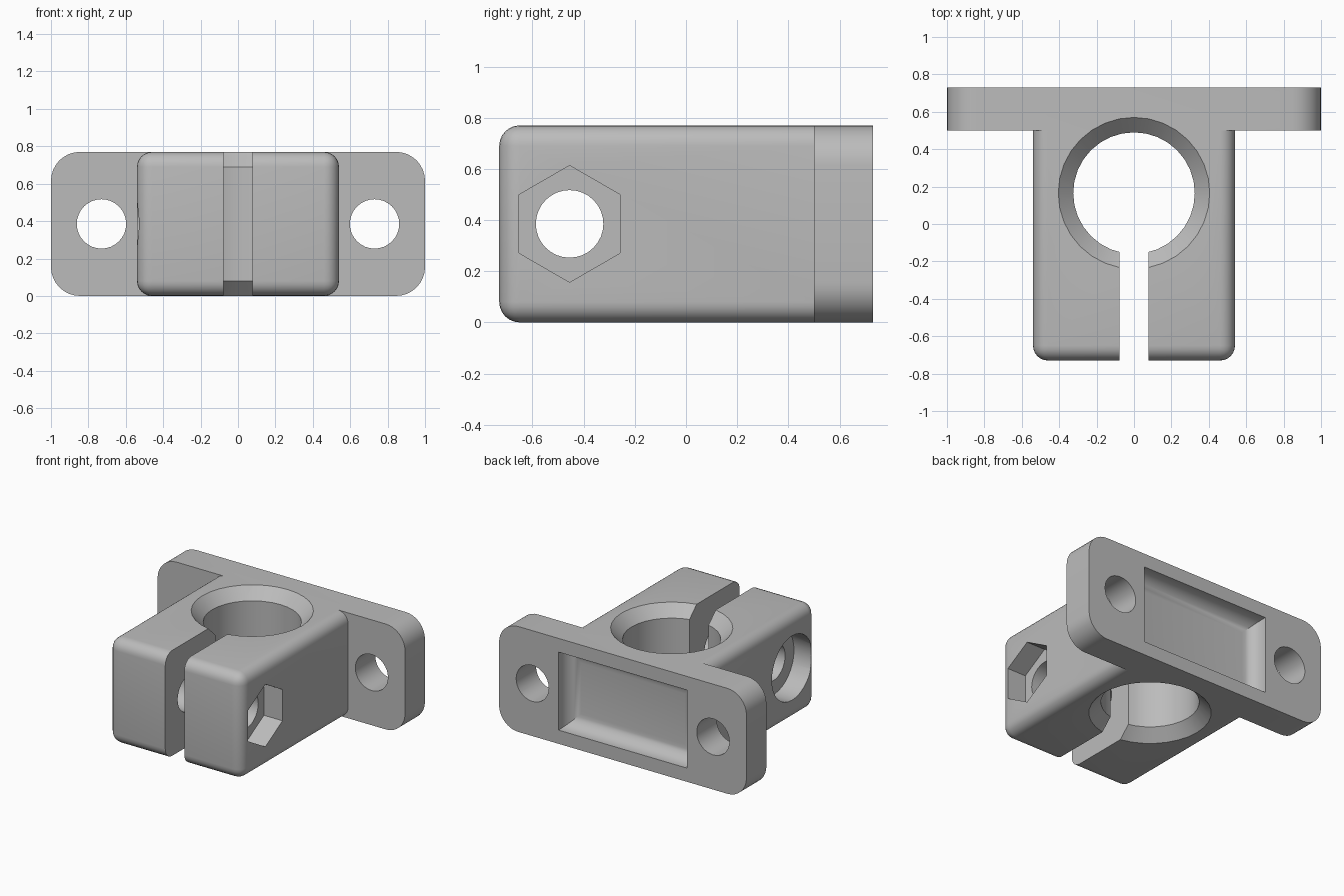
import bpy, bmesh, math
from mathutils import Matrix

if "Cube" in bpy.data.objects:
    bpy.data.objects.remove(bpy.data.objects["Cube"], do_unlink=True)

H = 0.77            # overall height
MID = H / 2
BORE_Y = 0.165      # centre of the shaft bore
BOLT_Y = -0.455     # centre of the clamp bolt

grey = bpy.data.materials.new("plain grey")
grey.use_nodes = True
grey.diffuse_color = (0.5, 0.5, 0.5, 1)
grey.node_tree.nodes["Principled BSDF"].inputs["Base Color"].default_value = (0.5, 0.5, 0.5, 1)


def finish(name, bm):
    bmesh.ops.recalc_face_normals(bm, faces=bm.faces)
    mesh = bpy.data.meshes.new(name)
    bm.to_mesh(mesh)
    bm.free()
    mesh.materials.append(grey)
    ob = bpy.data.objects.new(name, mesh)
    bpy.context.collection.objects.link(ob)
    return ob


def box_bm(x, y0, y1, z0, z1):
    bm = bmesh.new()
    bmesh.ops.create_cube(bm, size=1)
    bmesh.ops.scale(bm, vec=(2 * x, y1 - y0, z1 - z0), verts=bm.verts)
    bmesh.ops.translate(bm, vec=(0, (y0 + y1) / 2, (z0 + z1) / 2), verts=bm.verts)
    return bm


def loft(name, rings):
    """Closed solid through a list of equal-length point rings."""
    bm = bmesh.new()
    loops = [[bm.verts.new(p) for p in ring] for ring in rings]
    n = len(loops[0])
    for a, b in zip(loops, loops[1:]):
        for i in range(n):
            j = (i + 1) % n
            bm.faces.new((a[i], a[j], b[j], b[i]))
    bm.faces.new(loops[0])
    bm.faces.new(loops[-1])
    return finish(name, bm)


def turned(name, profile, centre, axis="Z", sides=32, phase=0):
    """Lathe (radius, offset) pairs about an axis through centre."""
    turn = {"Z": Matrix(), "X": Matrix.Rotation(math.pi / 2, 4, "Y"),
            "Y": Matrix.Rotation(-math.pi / 2, 4, "X")}[axis]
    place = Matrix.Translation(centre) @ turn
    angles = [phase + math.tau * i / sides for i in range(sides)]
    rings = [[place @ Matrix.Translation((r * math.cos(a), r * math.sin(a), h)).translation
              for a in angles] for r, h in profile]
    return loft(name, rings)


def boolean(target, tool, operation="DIFFERENCE"):
    tool.hide_render = True
    mod = target.modifiers.new("join", "BOOLEAN")
    mod.operation = operation
    mod.solver = "EXACT"
    mod.object = tool
    bpy.context.view_layer.objects.active = target
    bpy.ops.object.modifier_apply(modifier=mod.name)
    bpy.data.objects.remove(tool, do_unlink=True)


# Clamp block, rounded everywhere but where it enters the flange
bm = box_bm(0.54, -0.73, 0.58, 0, H)
edges = [e for e in bm.edges if min(v.co.y for v in e.verts) < 0]
bmesh.ops.bevel(bm, geom=edges, offset=0.08, segments=6, profile=0.5, affect="EDGES")
bracket = finish("clamp_bracket", bm)

# Mounting flange with rounded corners
bm = box_bm(1, 0.5, 0.73, 0, H)
edges = [e for e in bm.edges if abs(e.verts[0].co.y - e.verts[1].co.y) > 0.1]
bmesh.ops.bevel(bm, geom=edges, offset=0.155, segments=8, profile=0.5, affect="EDGES")
boolean(bracket, finish("flange", bm), "UNION")

# Shaft bore, chamfered at both ends
c, r = 0.08, 0.325
boolean(bracket, turned("bore_cutter", [(r + 2 * c, -c), (r, c), (r, H - c), (r + 2 * c, H + c)],
                        (0, BORE_Y, 0)))

# Clamp slot
boolean(bracket, finish("slot_cutter", box_bm(0.077, -1, BORE_Y, -0.2, H + 0.2)))

# Flange screw holes
for x in (-0.73, 0.73):
    boolean(bracket, turned("screw_cutter", [(0.132, -0.3), (0.132, 0.3)], (x, 0.6, MID), "Y"))

# Clamp bolt hole, round head recess and hexagonal nut recess
boolean(bracket, turned("bolt_cutter", [(0.132, -0.7), (0.132, 0.7)], (0, BOLT_Y, MID), "X"))
boolean(bracket, turned("head_cutter", [(0.235, -0.15), (0.235, 0.15)], (-0.54, BOLT_Y, MID), "X"))
boolean(bracket, turned("nut_cutter", [(0.228, -0.15), (0.228, 0.15)], (0.54, BOLT_Y, MID), "X", 6))

# Rear pocket with coved walls and mitred corners
cove = 0.1
steps = [(0, 0.8)] + [(cove * (1 - math.cos(a)), 0.71 - cove * math.sin(a))
                      for a in [math.pi / 2 * i / 6 for i in range(7)]]
rings = []
for inset, y in steps:
    w, h = 0.52 - inset, 0.285 - inset
    rings.append([(sx * w, y, MID + sz * h) for sx, sz in ((-1, -1), (1, -1), (1, 1), (-1, 1))])
boolean(bracket, loft("pocket_cutter", rings))

# Smooth curved faces, keep the edges crisp
bpy.ops.object.select_all(action="DESELECT")
bracket.select_set(True)
bpy.context.view_layer.objects.active = bracket
bpy.ops.object.shade_smooth_by_angle(angle=math.radians(30))
